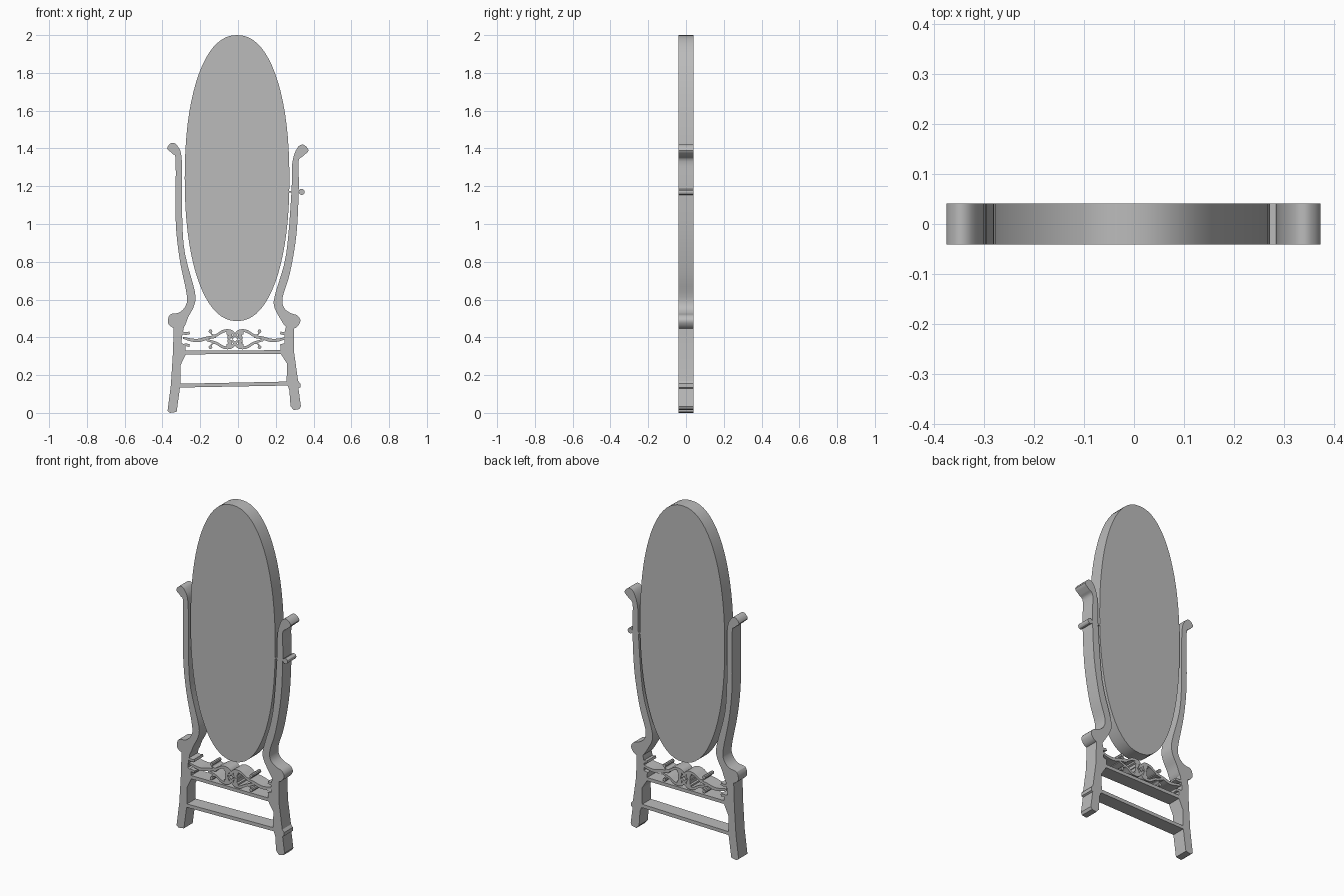
import bpy, bmesh, math
from mathutils import Vector

HALF = 0.041  # half of the overall thickness

cube = bpy.data.objects.get("Cube")
if cube:
    bpy.data.objects.remove(cube, do_unlink=True)

grey = bpy.data.materials.new("plain grey")
grey.use_nodes = True
colour = (0.5, 0.5, 0.5, 1)
grey.diffuse_color = colour
grey.node_tree.nodes["Principled BSDF"].inputs["Base Color"].default_value = colour


def smooth_path(points, steps=4, closed=False):
    """Catmull-Rom curve through the points."""
    pts = [Vector(p) for p in points]
    n = len(pts)
    pick = (lambda i: pts[i % n]) if closed else (lambda i: pts[max(0, min(n - 1, i))])
    out = []
    for i in range(n if closed else n - 1):
        a, b, c, d = (pick(i + k) for k in (-1, 0, 1, 2))
        for s in range(steps):
            t = s / steps
            out.append(0.5 * (2 * b + (c - a) * t + (2 * a - 5 * b + 4 * c - d) * t * t
                              + (3 * b - a - 3 * c + d) * t ** 3))
    return out if closed else out + [pts[-1]]


def slab(name, outline):
    """Extrude an x-z outline through the full thickness."""
    bm = bmesh.new()
    face = bm.faces.new([bm.verts.new((p[0], -HALF, p[1])) for p in outline])
    moved = bmesh.ops.extrude_face_region(bm, geom=[face])["geom"]
    bmesh.ops.translate(bm, vec=(0, 2 * HALF, 0),
                        verts=[g for g in moved if isinstance(g, bmesh.types.BMVert)])
    bmesh.ops.recalc_face_normals(bm, faces=bm.faces)
    mesh = bpy.data.meshes.new(name)
    bm.to_mesh(mesh)
    bm.free()
    mesh.materials.append(grey)
    obj = bpy.data.objects.new(name, mesh)
    bpy.context.collection.objects.link(obj)
    bpy.ops.object.select_all(action="DESELECT")
    obj.select_set(True)
    bpy.context.view_layer.objects.active = obj
    bpy.ops.object.shade_smooth_by_angle(angle=math.radians(30))
    return obj


def band(name, points, width, belly=0):
    """Ribbon of given width along a curve, swelling by belly at its middle."""
    path = smooth_path(points)
    left, right = [], []
    for i, p in enumerate(path):
        tangent = (path[min(i + 1, len(path) - 1)] - path[max(i - 1, 0)]).normalized()
        half = width / 2 + belly * math.sin(math.pi * i / (len(path) - 1))
        side = Vector((-tangent.y, tangent.x)) * half
        left.append(p + side)
        right.append(p - side)
    return slab(name, left + right[::-1])


def disc(name, x, z, radius, sides=12):
    turns = [2 * math.pi * i / sides for i in range(sides)]
    return slab(name, [(x + radius * math.cos(a), z + radius * math.sin(a)) for a in turns])


# Oval mirror, slightly fuller than an ellipse
def oval_point(angle):
    c, s = math.cos(angle), math.sin(angle)
    bulge = lambda v: math.copysign(abs(v) ** (2 / 2.2), v)
    return (-0.005 + 0.277 * bulge(c), 1.243 + 0.757 * bulge(s))


slab("oval_mirror", [oval_point(2 * math.pi * i / 72) for i in range(72)])

# Uprights: scrolled top, bowed post and round knee
right_upright = [
    (-.375, 1.4), (-.35, 1.43), (-.318, 1.41), (-.297, 1.33), (-.295, 1.02), (-.28, .84),
    (-.228, .64), (-.232, .57), (-.262, .51), (-.29, .45), (-.34, .45), (-.37, .475),
    (-.36, .52), (-.31, .532), (-.276, .57), (-.272, .63), (-.31, .82), (-.33, 1.02),
    (-.33, 1.33), (-.345, 1.37)]
left_upright = [
    (.373, 1.39), (.345, 1.42), (.312, 1.4), (.287, 1.32), (.283, 1.17), (.255, .84),
    (.2, .64), (.19, .57), (.22, .505), (.26, .45), (.305, .45), (.33, .485),
    (.315, .515), (.275, .53), (.242, .56), (.237, .615), (.275, .74), (.31, .95),
    (.322, 1.2), (.32, 1.33), (.345, 1.36)]
slab("right_upright", smooth_path(right_upright, closed=True))
slab("left_upright", smooth_path(left_upright, closed=True))

# Splayed legs
slab("right_leg", [
    (-.34, .46), (-.345, .31), (-.355, .15), (-.373, .01), (-.36, 0), (-.325, .005), (-.305, .15),
    (-.305, .25), (-.277, .31), (-.277, .36), (-.3, .37), (-.295, .41), (-.285, .46)])
slab("left_leg", [
    (.295, .46), (.297, .32), (.318, .17), (.33, .155), (.33, .135), (.32, .13), (.333, .035),
    (.325, .02), (.295, .015), (.278, .035), (.272, .12), (.257, .16), (.26, .26),
    (.225, .315), (.225, .355), (.245, .37), (.245, .42), (.255, .46)])

# Cross rails
slab("upper_rail", [(-.29, .31), (.24, .312), (.24, .332), (-.29, .33)])
slab("lower_rail", [(-.32, .134), (.27, .145), (.27, .166), (-.32, .154)])

# Tilt knob and pivot
disc("tilt_knob", .337, 1.17, .016)
band("tilt_pivot", [(.26, 1.17), (.33, 1.17)], .008)

# Scrolling ornament, mirrored about its own middle
MID_X, MID_Z = -.016, .39
for side, label in ((-1, "right"), (1, "left")):
    def place(points, flip=1):
        return [(MID_X + side * x, MID_Z + flip * z) for x, z in points]
    band(label + "_vine", place([(.1, .012), (.14, .008), (.19, -.006), (.23, -.004), (.275, .008)]),
         .01, .004)
    for flip, level in ((1, "upper"), (-1, "lower")):
        band(f"{label}_{level}_arch",
             place([(.15, .004), (.1, .02), (.06, .043), (.022, .043), (.004, .022), (.018, .004)], flip),
             .011, .002)
        band(f"{label}_{level}_heart", place([(.045, .034), (.026, .028), (.034, 0)], flip), .014, .004)
        band(f"{label}_{level}_tendril", place([(.1, .02), (.122, .025), (.13, .042)], flip), .007)
        disc(f"{label}_{level}_bud", *place([(.13, .042)], flip)[0], .01, 8)
        band(f"{label}_{level}_leaf", place([(.24, .034), (.262, .03), (.29, .038)], flip), .014)
